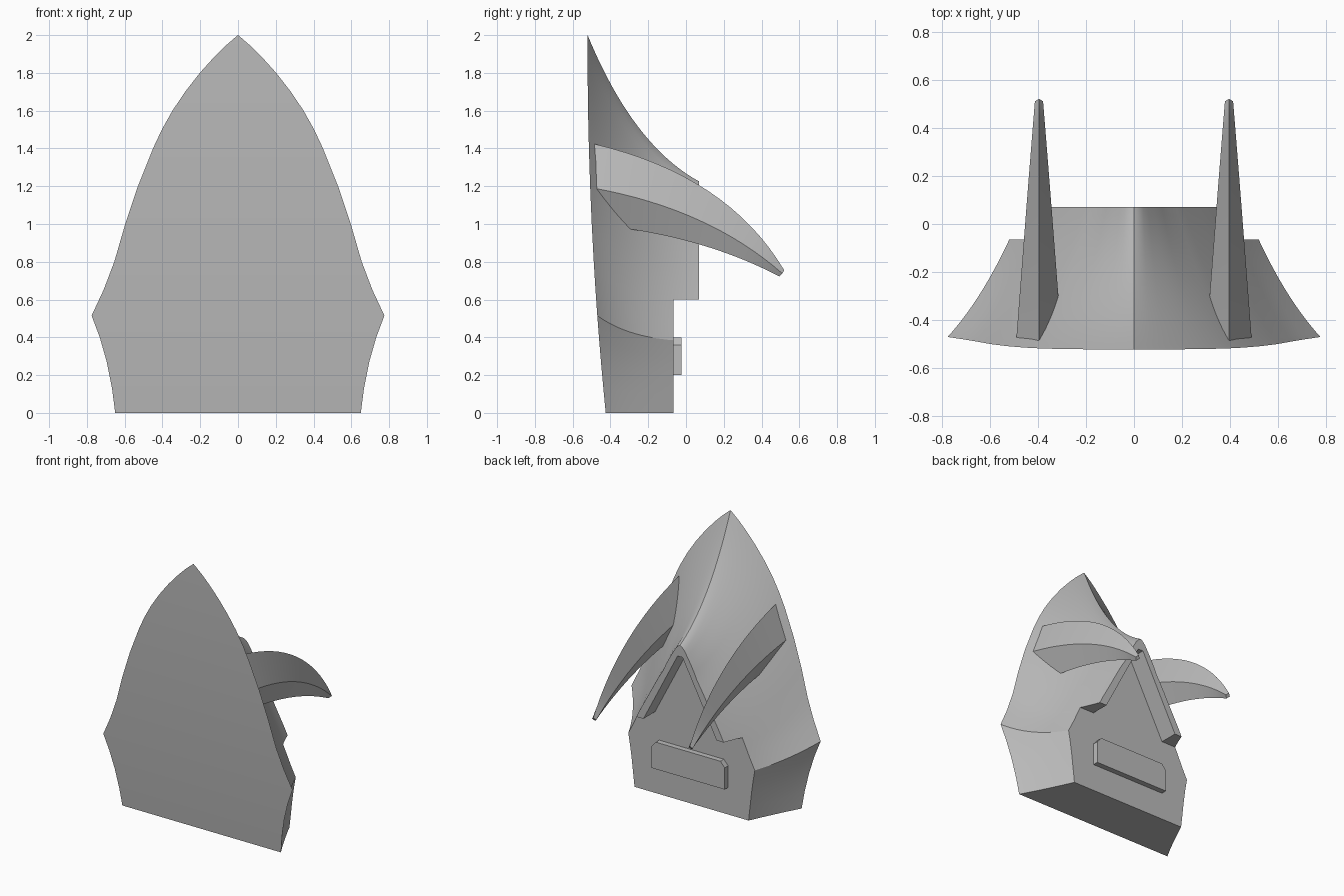
import bpy, bmesh
from math import radians
from mathutils import Vector

cube = bpy.data.objects.get("Cube")
if cube:
    bpy.data.objects.remove(cube)

grey = bpy.data.materials.new("plain grey")
grey.use_nodes = True
COLOUR = (0.5, 0.5, 0.5, 1)
grey.diffuse_color = COLOUR
grey.node_tree.nodes["Principled BSDF"].inputs["Base Color"].default_value = COLOUR


def make(name, bm):
    """Clean up a bmesh and turn it into a grey object."""
    bmesh.ops.remove_doubles(bm, verts=bm.verts, dist=1e-4)
    bmesh.ops.recalc_face_normals(bm, faces=bm.faces)
    mesh = bpy.data.meshes.new(name)
    bm.to_mesh(mesh)
    bm.free()
    mesh.materials.append(grey)
    obj = bpy.data.objects.new(name, mesh)
    bpy.context.collection.objects.link(obj)
    return obj


def activate(obj):
    bpy.ops.object.select_all(action='DESELECT')
    obj.select_set(True)
    bpy.context.view_layer.objects.active = obj


def loft(name, loops):
    """Skin a series of closed loops and cap both ends."""
    bm = bmesh.new()
    rings = [[bm.verts.new(p) for p in loop] for loop in loops]
    n = len(rings[0])
    for a, b in zip(rings, rings[1:]):
        for i in range(n):
            j = (i + 1) % n
            bm.faces.new((a[i], a[j], b[j], b[i]))
    bm.faces.new(rings[0])
    bm.faces.new(rings[-1])
    return make(name, bm)


def slab(name, outline, y0, y1):
    """Extrude an x-z outline along y."""
    return loft(name, [[(x, y, z) for x, z in outline] for y in (y0, y1)])


def bezier(a, c, b, t):
    return a * (1 - t) ** 2 + c * 2 * t * (1 - t) + b * t * t


def mix(a, b, t):
    return a + (b - a) * t


# Hood: half-widths at the front and at the back for each front height
CREASE, PEAK, BACK = 0.515, 2.0, 0.07
rows = [(0, .65, .405), (.13, .667, .42), (.27, .695, .433), (.4, .732, .446),
        (.515, .775, .46), (.65, .712, .425), (.8, .655, .387), (1, .597, .33),
        (1.2, .53, .268), (1.4, .45, .207), (1.5, .403, .176), (1.6, .347, .141),
        (1.7, .28, .115), (1.8, .202, .085), (1.88, .13, .058), (1.94, .07, .038),
        (1.98, .024, .018), (2, 0, 0)]
STEPS = 20
loops = []
for z, front_x, back_x in rows:
    if z <= CREASE:
        up, low = 0, z / CREASE
        back_z = 0.38 * low
    else:
        up, low = (z - CREASE) / (PEAK - CREASE), 1
        back_z = mix(0.38, 1.225, up)
    front_y = -0.425 - 0.1 * z + 0.026 * z * z
    front = Vector((front_x, front_y, z))
    back = Vector((back_x, BACK, back_z))
    control = Vector((mix(front_x, back_x, mix(0.35, 0.55, low)), -0.28,
                      mix(z, back_z, mix(1.03, 0.755, up))))
    half = [bezier(front, control, back, i / STEPS) for i in range(STEPS + 1)]
    loops.append(half + [Vector((-p.x, p.y, p.z)) for p in reversed(half)])
hood = loft("hood", loops)

# Cut away the space below the gable and the gable recess
half = [(1, -.5), (1, .6), (.3, .6), (.02, 1.14)]
outline = half + [(-x, z) for x, z in reversed(half)]
cutter = slab("gable_cutter", outline, -0.065, 0.4)
cutter.hide_render = True
cut = hood.modifiers.new("gable cut", 'BOOLEAN')
cut.operation = 'DIFFERENCE'
cut.solver = 'EXACT'
cut.object = cutter
activate(hood)
bpy.ops.object.modifier_apply(modifier=cut.name)
bpy.data.objects.remove(cutter)
bpy.ops.object.shade_smooth_by_angle(angle=radians(30))

# Raised plate on the back, with clipped upper corners
half = [(.3, .2), (.3, .36), (.265, .4)]
slab("back_plate", half + [(-x, z) for x, z in reversed(half)], -0.08, -0.025)


# Horns: diamond section swept along four curved edges
def edge(start, control, end):
    a, c, b = Vector(start), Vector(control), Vector(end)
    return [bezier(a, c, b, i / 16) for i in range(17)]


for side, name in ((1, "left_horn"), (-1, "right_horn")):
    edges = [edge((.395, -.49, 1.425), (.395, .22, 1.26), (.395, .52, .755)),
             edge((.49, -.49, 1.19), (.444, .12, 1.08), (.412, .51, .738)),
             edge((.395, -.47, .995), (.395, .08, .94), (.395, .495, .722)),
             edge((.3, -.49, 1.19), (.346, .12, 1.08), (.378, .51, .738))]
    horn = loft(name, [[(side * p.x, p.y, p.z) for p in ring] for ring in zip(*edges)])
    activate(horn)
    bpy.ops.object.shade_smooth_by_angle(angle=radians(30))
